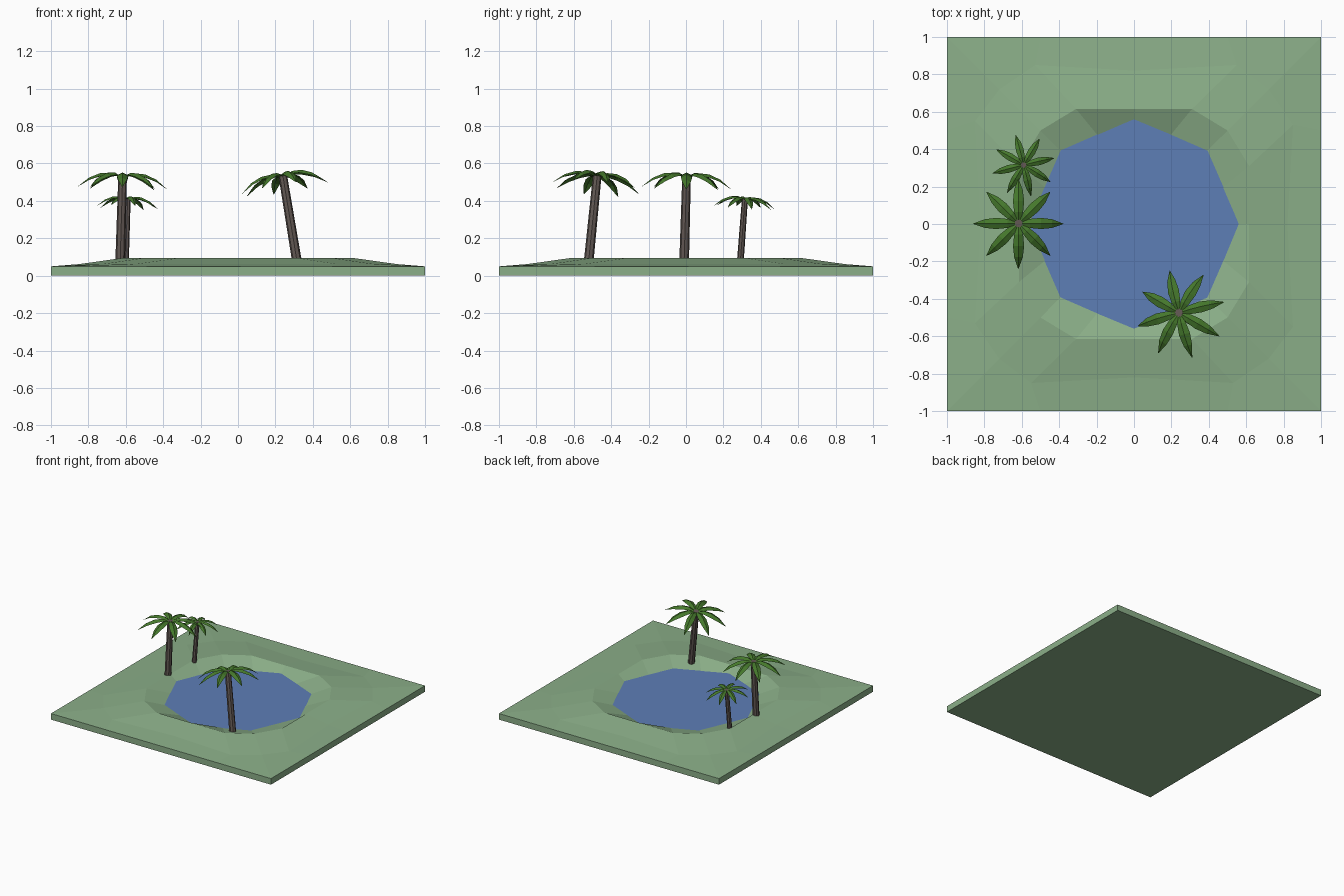
import bpy, bmesh
from math import radians, cos, sin
from mathutils import Vector

if "Cube" in bpy.data.objects:
    bpy.data.objects.remove(bpy.data.objects["Cube"])


def material(name, rgb):
    m = bpy.data.materials.new(name)
    m.diffuse_color = (*rgb, 1)
    m.use_nodes = True
    m.node_tree.nodes["Principled BSDF"].inputs["Base Color"].default_value = m.diffuse_color
    return m


GRASS = material("grass", (0.26, 0.43, 0.25))
WATER = material("water", (0.11, 0.21, 0.47))
BARK = material("bark", (0.12, 0.095, 0.085))
LEAF = material("leaf", (0.06, 0.19, 0.025))


def finish(name, bm, mat, solid=True):
    if solid:
        bmesh.ops.recalc_face_normals(bm, faces=bm.faces)
    me = bpy.data.meshes.new(name)
    bm.to_mesh(me)
    bm.free()
    me.materials.append(mat)
    ob = bpy.data.objects.new(name, me)
    bpy.context.collection.objects.link(ob)
    return ob


def quarter_ring(bm, quarter):
    # repeat a quarter outline four times around z
    ring = []
    for k in range(4):
        for x, y, z in quarter:
            for _ in range(k):
                x, y = -y, x
            ring.append(bm.verts.new((x, y, z)))
    return ring


def bridge(bm, a, b):
    n = len(a)
    for i in range(n):
        j = (i + 1) % n
        bm.faces.new((a[i], a[j], b[j], b[i]))


# Ground: square slab, gentle slope up to a rim, bowl down below the water
QUARTERS = [
    [(1, 0, 0), (1, .5, 0), (1, 1, 0), (.5, 1, 0)],
    [(1, 0, .05), (1, .5, .05), (1, 1, .05), (.5, 1, .05)],
    [(.82, 0, .063), (.85, .53, .062), (.72, .72, .063), (.55, .85, .062)],
    [(.615, 0, .095), (.615, .31, .095), (.5, .5, .095), (.31, .615, .095)],
    [(.56, 0, .05), (.475, .195, .05), (.39, .39, .05), (.195, .475, .05)],
    [(.45, 0, .025), (.38, .16, .025), (.32, .32, .025), (.16, .38, .025)],
]
bm = bmesh.new()
rings = [quarter_ring(bm, q) for q in QUARTERS]
for a, b in zip(rings, rings[1:]):
    bridge(bm, a, b)
bm.faces.new(rings[0])
bm.faces.new(rings[-1])
finish("ground", bm, GRASS)

# Pond surface: octagon
bm = bmesh.new()
bmesh.ops.create_circle(bm, cap_ends=True, segments=8, radius=0.56)
bmesh.ops.translate(bm, verts=bm.verts, vec=(0, 0, 0.051))
pond = finish("pond_water", bm, WATER, False)

# Frond stations: distance out, height, half width, edge drop
FROND = [(.012, -.002, .007, .002), (.06, .017, .024, .012),
         (.12, .012, .030, .016), (.18, -.014, .023, .012),
         (.242, -.066, .001, .0)]


def palm(name, base, top, size, turn):
    base, top = Vector(base), Vector(top)
    axis = top - base
    rot = axis.to_track_quat('Z', 'Y').to_matrix().to_4x4()
    # keep the heading fixed so that turn is measured from +x
    rot = Vector((0, 0, 1)).rotation_difference(axis).to_matrix().to_4x4()

    # Trunk
    bm = bmesh.new()
    bmesh.ops.create_cone(bm, cap_ends=True, segments=8, radius1=.026 * size,
                          radius2=.023 * size, depth=axis.length)
    bmesh.ops.transform(bm, matrix=rot, verts=bm.verts)
    bmesh.ops.translate(bm, verts=bm.verts, vec=(base + top) / 2)
    finish(name + "_trunk", bm, BARK)

    # Crown of eight folded, drooping fronds
    bm = bmesh.new()
    for k in range(8):
        a = radians(turn + 45 * k)
        rows = []
        for r, z, w, d in FROND:
            row = []
            for s in (-1, 0, 1):
                x, y = r, s * w
                p = Vector((x * cos(a) - y * sin(a), x * sin(a) + y * cos(a),
                            z - abs(s) * d))
                row.append(bm.verts.new(p * size))
            rows.append(row)
        for p, q in zip(rows, rows[1:]):
            for i in (0, 1):
                bm.faces.new((p[i], q[i], q[i + 1], p[i + 1]))
    bmesh.ops.transform(bm, matrix=rot, verts=bm.verts)
    bmesh.ops.translate(bm, verts=bm.verts, vec=top)
    finish(name + "_fronds", bm, LEAF, False)


palm("left_palm", (-.63, -.01, .075), (-.617, .003, .533), 1, 0)
palm("small_palm", (-.602, .29, .07), (-.59, .315, .41), .7, 14)
palm("front_palm", (.318, -.522, .06), (.24, -.475, .532), 1, 15)
